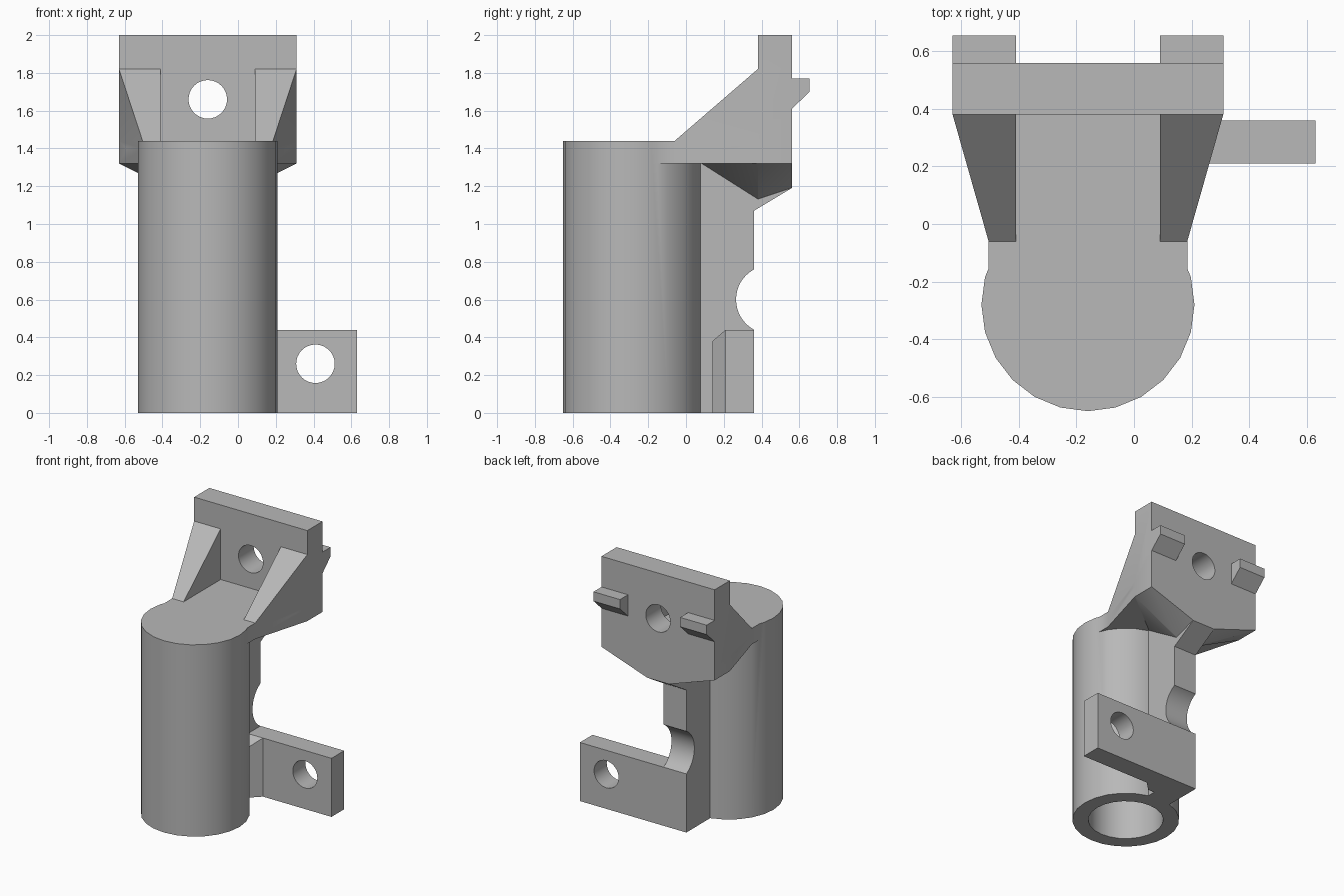
import bpy, bmesh
from math import pi
from mathutils import Matrix, Vector

cube = bpy.data.objects.get("Cube")
if cube:
    bpy.data.objects.remove(cube, do_unlink=True)

grey = bpy.data.materials.new("plain grey")
grey.use_nodes = True
grey.diffuse_color = (0.48, 0.48, 0.48, 1)
grey.node_tree.nodes["Principled BSDF"].inputs["Base Color"].default_value = grey.diffuse_color

CX = -0.16   # symmetry plane of the tube and head
CY = -0.28   # tube axis


def finish(name, bm):
    bmesh.ops.recalc_face_normals(bm, faces=bm.faces)
    mesh = bpy.data.meshes.new(name)
    bm.to_mesh(mesh)
    bm.free()
    mesh.materials.append(grey)
    ob = bpy.data.objects.new(name, mesh)
    bpy.context.collection.objects.link(ob)
    return ob


def hull(name, points):
    bm = bmesh.new()
    for p in points:
        bm.verts.new(p)
    result = bmesh.ops.convex_hull(bm, input=bm.verts)
    spare = {g for g in result["geom_interior"] if isinstance(g, bmesh.types.BMVert)}
    bmesh.ops.delete(bm, geom=list(spare), context="VERTS")
    bmesh.ops.dissolve_limit(bm, angle_limit=0.01, verts=bm.verts, edges=bm.edges)
    return finish(name, bm)


def prism(name, outline, axis, low, high):
    """Extrude a 2D outline along an axis; the outline lists the other two axes in order."""
    def place(p, d):
        q = list(p)
        q.insert(axis, d)
        return q
    bm = bmesh.new()
    face = bm.faces.new([bm.verts.new(place(p, low)) for p in outline])
    out = bmesh.ops.extrude_face_region(bm, geom=[face])
    move = Vector(place((0, 0), high - low))
    bmesh.ops.translate(bm, vec=move, verts=[v for v in out["geom"] if isinstance(v, bmesh.types.BMVert)])
    return finish(name, bm)


def box(name, x, y, z):
    return prism(name, [(x[0], y[0]), (x[1], y[0]), (x[1], y[1]), (x[0], y[1])], 2, *z)


def rod(name, centre, radius, length, axis, sides=24):
    bm = bmesh.new()
    turn = {"X": Matrix.Rotation(pi / 2, 4, "Y"), "Y": Matrix.Rotation(pi / 2, 4, "X"), "Z": Matrix()}
    bmesh.ops.create_cone(bm, cap_ends=True, segments=sides, radius1=radius, radius2=radius,
                          depth=length, matrix=Matrix.Translation(centre) @ turn[axis])
    return finish(name, bm)


def mirrored(points):
    return [(CX + s * x, y, z) for s in (-1, 1) for x, y, z in points]


# Tube body
body = rod("clamp_bracket", (CX, CY, 0.72), 0.37, 1.44, "Z")
parts = []

# Neck slab flaring out to the plate
half = [(0.345, -0.2), (0.345, -0.06), (0.47, 0.38), (0.47, 0.56)]
outline = [(CX + x, y) for x, y in half] + [(CX - x, y) for x, y in reversed(half)]
parts.append(prism("neck_slab", outline, 2, 1.32, 1.44))

# Mounting plate
parts.append(box("mounting_plate", (CX - 0.47, CX + 0.47), (0.38, 0.56), (1.32, 2.0)))

# Tapered underside
parts.append(hull("underside", mirrored([
    (0.47, 0.38, 1.32), (0.47, 0.56, 1.32), (0.47, 0.38, 1.4), (0.47, 0.56, 1.4),
    (0.09, 0.08, 1.32), (0.09, 0.08, 1.4), (0.09, 0.38, 1.13), (0.09, 0.56, 1.19)])))

# Side gussets and rear hooks
for side, s in (("right", -1), ("left", 1)):
    wedge = [(0.25, -0.06, 1.44), (0.345, -0.06, 1.44), (0.25, -0.06, 1.4), (0.345, -0.06, 1.4),
             (0.25, 0.38, 1.4), (0.47, 0.38, 1.4), (0.25, 0.38, 1.82), (0.47, 0.38, 1.82)]
    parts.append(hull(side + "_gusset", [(CX + s * x, y, z) for x, y, z in wedge]))
    hook = [(0.5, 1.77), (0.655, 1.77), (0.655, 1.7), (0.56, 1.61), (0.5, 1.61)]
    ends = sorted((CX + s * 0.25, CX + s * 0.47))
    parts.append(prism(side + "_hook", hook, 0, *ends))

# Spine rib down the back
spine = [(0, 0), (0.36, 0), (0.36, 1.07), (0.56, 1.19), (0.56, 1.36), (0, 1.36)]
parts.append(prism("spine_rib", spine, 0, CX - 0.095, CX + 0.095))

# Side arm and its corner fillet
parts.append(box("side_arm", (CX, 0.63), (0.21, 0.36), (0, 0.44)))
parts.append(hull("arm_fillet", [
    (CX, 0.14, 0), (-0.01, 0.14, 0), (0.06, 0.21, 0), (0.06, 0.25, 0), (CX, 0.25, 0),
    (CX, 0.14, 0.38), (-0.01, 0.14, 0.38), (0.06, 0.21, 0.44), (0.06, 0.25, 0.44),
    (CX, 0.21, 0.44), (CX, 0.25, 0.44)]))

# Cutters: bore, screw holes and the rib notch
cutters = [
    rod("bore_cutter", (CX, CY, 0.56), 0.26, 1.52, "Z"),
    rod("plate_hole_cutter", (CX, 0.47, 1.66), 0.102, 0.5, "Y", 32),
    rod("arm_hole_cutter", (0.41, 0.28, 0.26), 0.102, 0.5, "Y", 32),
    rod("notch_cutter", (CX, 0.447, 0.6), 0.182, 0.4, "X", 48),
]

for tools, operation in ((parts, "UNION"), (cutters, "DIFFERENCE")):
    for tool in tools:
        mod = body.modifiers.new(tool.name, "BOOLEAN")
        mod.operation = operation
        mod.solver = "EXACT"
        mod.object = tool

# Bake the joined solid and drop the helpers
bpy.context.view_layer.update()
solid = bpy.data.meshes.new_from_object(body.evaluated_get(bpy.context.evaluated_depsgraph_get()))
body.modifiers.clear()
body.data = solid
for tool in parts + cutters:
    bpy.data.objects.remove(tool, do_unlink=True)
solid.materials.clear()
solid.materials.append(grey)

bpy.ops.object.select_all(action="DESELECT")
body.select_set(True)
bpy.context.view_layer.objects.active = body
bpy.ops.object.shade_smooth_by_angle()
